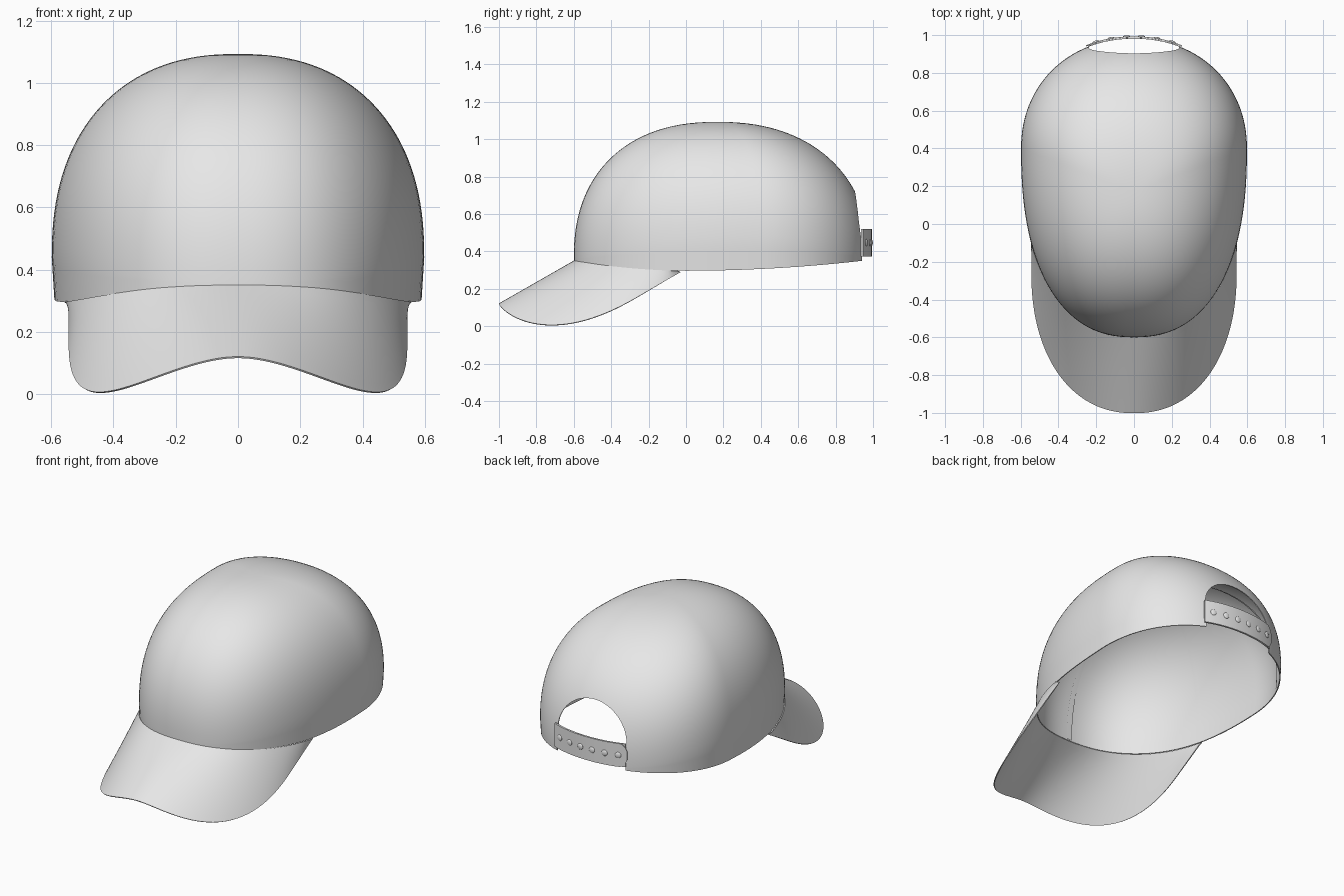
import bpy, bmesh, math
from mathutils import Vector
from math import sin, cos, radians, pi

if "Cube" in bpy.data.objects:
    bpy.data.objects.remove(bpy.data.objects["Cube"])

grey = bpy.data.materials.new("light grey fabric")
grey.diffuse_color = (0.8, 0.8, 0.8, 1)
grey.use_nodes = True
grey.node_tree.nodes["Principled BSDF"].inputs["Base Color"].default_value = grey.diffuse_color
CY = 0.17  # y of the crown's highest point
NF, NB = 2.35, 2.1  # roundness of the front and back of the outline


def power(v, e):
    return math.copysign(abs(v) ** e, v)


def plan(b, s=1.0):
    """Egg-shaped head outline; b = 0 is the front, s scales about the crown centre."""
    e = 2 / (NF if cos(b) > 0 else NB)
    x = 0.598 * power(sin(b), e)
    y = 0.4 - power(cos(b), e) * (1.0 if cos(b) > 0 else 0.582)
    return x * s, CY + (y - CY) * s


def back_angle(x):
    return pi - math.asin(power(x / 0.598, NB / 2))


def rim_z(y):
    return 0.297 + (0.053 * (y / 0.6) ** 2 if y < 0 else 0.06 * y * y)


def crown_point(b, k):
    """k from -1 to 0 is the upright lower wall, 0 to 1 the dome."""
    c = cos(b)
    z0 = 0.44 - 0.08 * c * c
    if k <= 0:
        x, y = plan(b)
        return Vector((x * (1 + 0.014 * k * abs(sin(b))), y, z0 + (rim_z(y) - z0) * -k))
    n = 2.3 if c > 0 else 2.3 - 0.06 * c * c
    t = k * pi / 2
    x, y = plan(b, max(cos(t), 0) ** (2 / n))
    return Vector((x, y, z0 + (1.093 - z0) * sin(t) ** (2 / n)))


def finish(ob, angle=35):
    bpy.ops.object.select_all(action='DESELECT')
    bpy.context.view_layer.objects.active = ob
    ob.select_set(True)
    for m in list(ob.modifiers):
        bpy.ops.object.modifier_apply(modifier=m.name)
    bpy.ops.object.shade_smooth_by_angle(angle=radians(angle))


def sheet(name, us, vs, point, thick=0, offset=-1):
    """Grid surface point(u, v), optionally thickened."""
    bm = bmesh.new()
    g = [[bm.verts.new(point(u, v)) for u in us] for v in vs]
    for j in range(len(vs) - 1):
        for i in range(len(us) - 1):
            bm.faces.new((g[j][i], g[j][i + 1], g[j + 1][i + 1], g[j + 1][i]))
    bmesh.ops.remove_doubles(bm, verts=bm.verts, dist=1e-5)
    me = bpy.data.meshes.new(name)
    bm.to_mesh(me)
    bm.free()
    me.materials.append(grey)
    ob = bpy.data.objects.new(name, me)
    bpy.context.collection.objects.link(ob)
    if thick:
        m = ob.modifiers.new("thickness", 'SOLIDIFY')
        m.thickness, m.offset = thick, offset
    return ob


def span(a, b, n):
    return [a + (b - a) * i / n for i in range(n + 1)]


# crown shell
crown = sheet("crown", span(0, 2 * pi, 128), span(-1, 0, 4) + span(0, 1, 36)[1:],
              crown_point, 0.006)

# arched cutter for the back opening
bm = bmesh.new()
arch = [(0.238 * cos(a), 0.5 + 0.22 * sin(a)) for a in span(0, pi, 32)]
arch = [(0.238, 0.1)] + arch + [(-0.238, 0.1)]
face = bm.faces.new([bm.verts.new((x, 0.6, z)) for x, z in arch])
ext = bmesh.ops.extrude_face_region(bm, geom=[face])
bmesh.ops.translate(bm, vec=(0, 0.7, 0),
                    verts=[e for e in ext["geom"] if isinstance(e, bmesh.types.BMVert)])
bmesh.ops.recalc_face_normals(bm, faces=bm.faces)
me = bpy.data.meshes.new("opening_cutter")
bm.to_mesh(me)
bm.free()
me.materials.append(grey)
cutter = bpy.data.objects.new("opening_cutter", me)
bpy.context.collection.objects.link(cutter)
cutter.hide_render = True
m = crown.modifiers.new("back opening", 'BOOLEAN')
m.operation, m.solver, m.object = 'DIFFERENCE', 'EXACT', cutter
finish(crown)
bpy.data.objects.remove(cutter)

# seam tapes inside the crown
mid = Vector((0, CY, 0.4))
for i, deg in enumerate((0, 66, 118, -118, -66)):
    b0 = radians(deg)

    def tape(u, k):
        p = mid + (crown_point(b0 + u, k) - mid) * 0.983
        p.z = max(p.z, rim_z(p.y) + 0.004)
        return p
    finish(sheet(f"seam_tape_{i + 1}", [-0.018, 0.018],
                 span(-0.95, 0, 2) + span(0, 0.98, 24)[1:], tape))


# curved bill, lofted from the crown rim to its outer edge
def bill_point(u, v):
    x, y = plan(radians(67) * u, 0.996)
    inner = Vector((x, y, rim_z(y)))
    a = radians(105) * u
    e = 2 / 2.2
    x = 0.541 * (power(sin(a), e) if cos(a) > 0 else math.copysign(1, a))
    y = -0.25 - 0.75 * power(cos(a), e)
    z = 0.354 + 0.5875 * (y + 0.6) - 1.2 * ((x * x + 0.01) ** 0.88 - 0.0174)
    return inner.lerp(Vector((x, y, z)), v)


finish(sheet("bill", span(-1, 1, 90), span(1, 0, 12), bill_point, 0.006, 0))


# back strap: two overlapping bands, the outer one with a rounded end
def strap(name, x0, x1, scale, rounded):
    def point(x, v):
        px, py = plan(back_angle(x), scale)
        h = 0.073
        if rounded:
            d = max(0, 1 - (x - x0) / 0.05)
            h *= max(0.12, 1 - d ** 2.5) ** 0.5
        return Vector((px, py, 0.447 + h * v))
    finish(sheet(name, span(x1, x0, 48), [-1, 0, 1], point, 0.006, 0))


strap("strap_inner", -0.24, 0.25, 1.002, False)
strap("strap_outer", -0.25, 0.25, 1.01, True)

# strap snap studs
for i, x in enumerate(span(-0.2, 0.2, 5)):
    px, py = plan(back_angle(x), 1.013)
    bpy.ops.mesh.primitive_uv_sphere_add(segments=20, ring_count=10, radius=0.019,
                                         location=(px, py, 0.447))
    stud = bpy.context.object
    stud.name = f"snap_stud_{i + 1}"
    stud.scale.y = 0.4
    stud.rotation_euler.z = -math.asin(x / 0.66)
    stud.data.materials.append(grey)
    finish(stud, 60)
